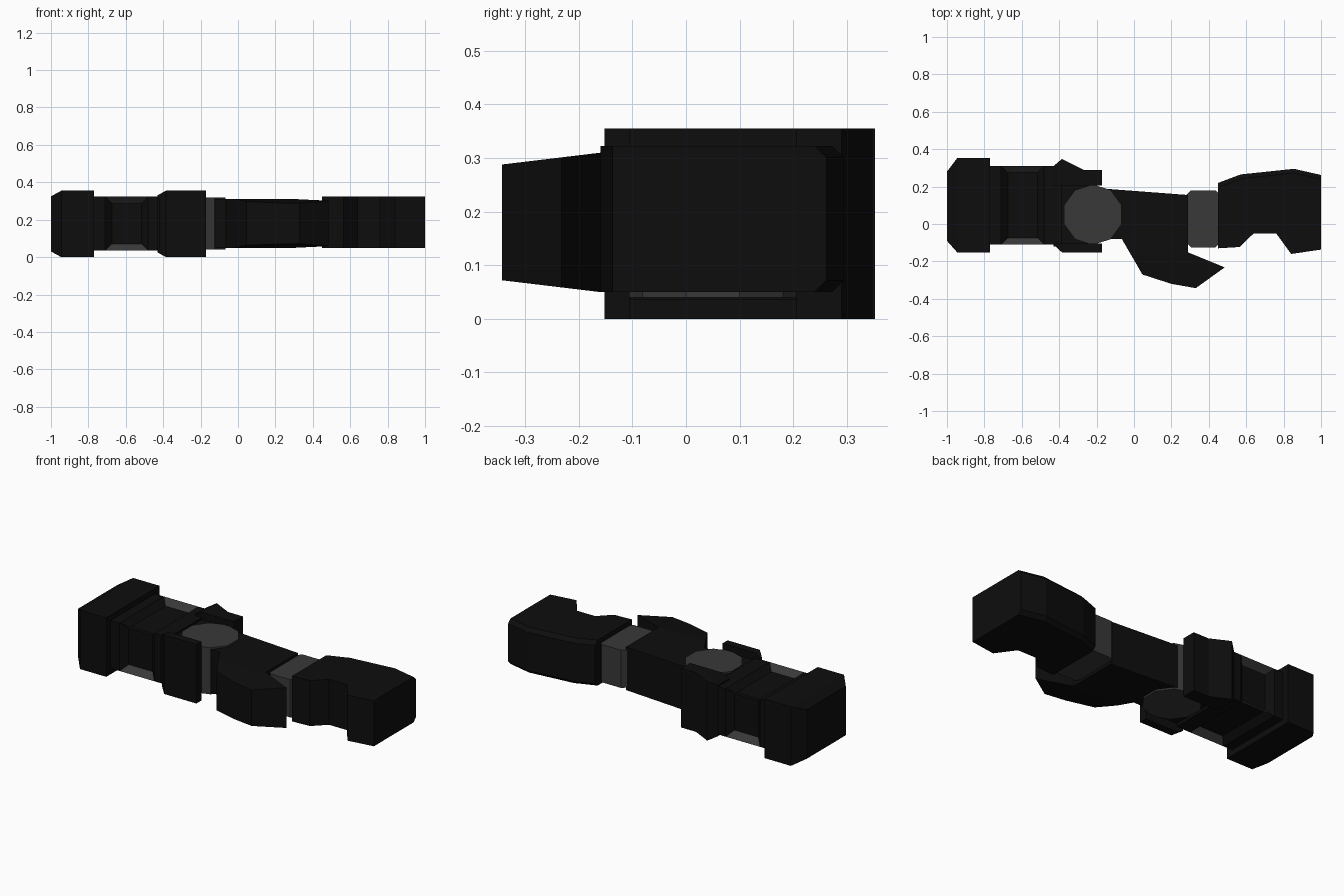
import bpy, bmesh, math
from mathutils import Vector

if "Cube" in bpy.data.objects:
    bpy.data.objects.remove(bpy.data.objects["Cube"])


def material(name, v):
    m = bpy.data.materials.new(name)
    m.diffuse_color = (v, v, v, 1)
    m.use_nodes = True
    m.node_tree.nodes["Principled BSDF"].inputs["Base Color"].default_value = m.diffuse_color
    return m


DARK = material("dark", 0.004)
GREY = material("grey", 0.04)


def finish(bm, name, *mats):
    me = bpy.data.meshes.new(name)
    bm.to_mesh(me)
    bm.free()
    for m in mats:
        me.materials.append(m)
    ob = bpy.data.objects.new(name, me)
    bpy.context.collection.objects.link(ob)
    return ob


def prism_mesh(pts, z0, z1, trims=()):
    """Extrude an outline from z0 to z1, then slice off the outer side of each (point, normal)."""
    bm = bmesh.new()
    f = bm.faces.new([bm.verts.new((x, y, z0)) for x, y in pts])
    ext = bmesh.ops.extrude_face_region(bm, geom=[f])["geom"]
    for v in ext:
        if isinstance(v, bmesh.types.BMVert):
            v.co.z = z1
    bmesh.ops.recalc_face_normals(bm, faces=bm.faces)
    for co, no in trims:
        bmesh.ops.bisect_plane(bm, geom=bm.verts[:] + bm.edges[:] + bm.faces[:],
                               plane_co=co, plane_no=Vector(no).normalized(), clear_outer=True)
        bmesh.ops.holes_fill(bm, edges=[e for e in bm.edges if e.is_boundary], sides=0)
    bmesh.ops.recalc_face_normals(bm, faces=bm.faces)
    return bm


def prism(name, pts, z0, z1, mat=DARK, trims=()):
    return finish(prism_mesh(pts, z0, z1, trims), name, mat)


def rect(x0, x1, y0, y1):
    return [(x0, y0), (x1, y0), (x1, y1), (x0, y1)]


def end_trims(x):
    """Slopes that lower the top and raise the bottom to the left of x."""
    return [((x, 0, 0.355), (-0.03, 0, 0.055)), ((x, 0, 0), (-0.03, 0, -0.055))]


# end block with tapered tip
prism("end_block", [(-1, -0.09), (-0.945, -0.152), (-0.77, -0.152), (-0.77, 0.353),
                    (-0.945, 0.353), (-1, 0.28)], 0, 0.355, trims=end_trims(-0.945))

# body collars either side of the recessed section
prism("body_rear", rect(-0.78, -0.71, -0.11, 0.31), 0.035, 0.323)
prism("body_front", rect(-0.48, -0.385, -0.11, 0.31), 0.035, 0.323)

# recessed section: a pit on each of four sides, with grey slopes
bm = prism_mesh(rect(-0.71, -0.48, -0.11, 0.31), 0.035, 0.323)
bm.normal_update()
sides = [f for f in bm.faces if abs(f.normal.x) < 0.5]
bmesh.ops.inset_individual(bm, faces=sides, thickness=0.05, depth=-0.035)
bm.normal_update()
for f in bm.faces:
    n = f.normal
    if abs(n.x) < 0.1 and max(abs(n.y), abs(n.z)) < 0.98:
        f.material_index = 1
finish(bm, "recessed_body", DARK, GREY)

# yoke around the hinge: web and two cheeks
prism("yoke_web", rect(-0.43, -0.2, -0.12, 0.22), 0.05, 0.31)
prism("yoke_cheek_front", [(-0.43, -0.11), (-0.385, -0.152), (-0.17, -0.152), (-0.17, -0.105),
                           (-0.42, -0.105)], 0, 0.355, trims=end_trims(-0.385))
prism("yoke_cheek_back", [(-0.43, 0.205), (-0.17, 0.205), (-0.17, 0.29), (-0.27, 0.29),
                          (-0.385, 0.348), (-0.43, 0.31)], 0, 0.355, trims=end_trims(-0.385))

# hinge disc
disc = [(-0.22 + 0.162 * math.sin(i * math.tau / 10), 0.05 + 0.162 * math.cos(i * math.tau / 10))
        for i in range(10)]
prism("hinge_disc", disc, 0.04, 0.32, GREY)

# arm with hooked fin, thinning towards -y
prism("arm", [(-0.2, 0.192), (-0.2, -0.08), (-0.065, -0.08), (0.045, -0.27), (0.2, -0.32),
              (0.33, -0.343), (0.485, -0.232), (0.29, -0.152), (0.29, 0.155)], 0.05, 0.31,
      trims=[((0, -0.16, 0.31), (0, -0.12, 1)), ((0, -0.16, 0.05), (0, -0.12, -1))])

# grey neck
neck = prism("neck", [(0.28, -0.1), (0.305, -0.125), (0.435, -0.125), (0.46, -0.1), (0.46, 0.155),
                      (0.435, 0.18), (0.305, 0.18), (0.28, 0.155)], 0.068, 0.295, GREY)

# handle with softened back edges
bm = prism_mesh([(0.45, 0.22), (0.57, 0.265), (0.855, 0.295), (1, 0.262), (1, -0.137),
                 (0.84, -0.16), (0.76, -0.05), (0.64, -0.05), (0.565, -0.123), (0.45, -0.13)],
                0.05, 0.323)
edges = [e for e in bm.edges if all(v.co.y > 0.2 for v in e.verts)
         and abs(e.verts[0].co.z - e.verts[1].co.z) < 0.01]
bmesh.ops.bevel(bm, geom=edges, offset=0.022, segments=1, affect='EDGES', profile=0.5)
finish(bm, "handle", DARK)
